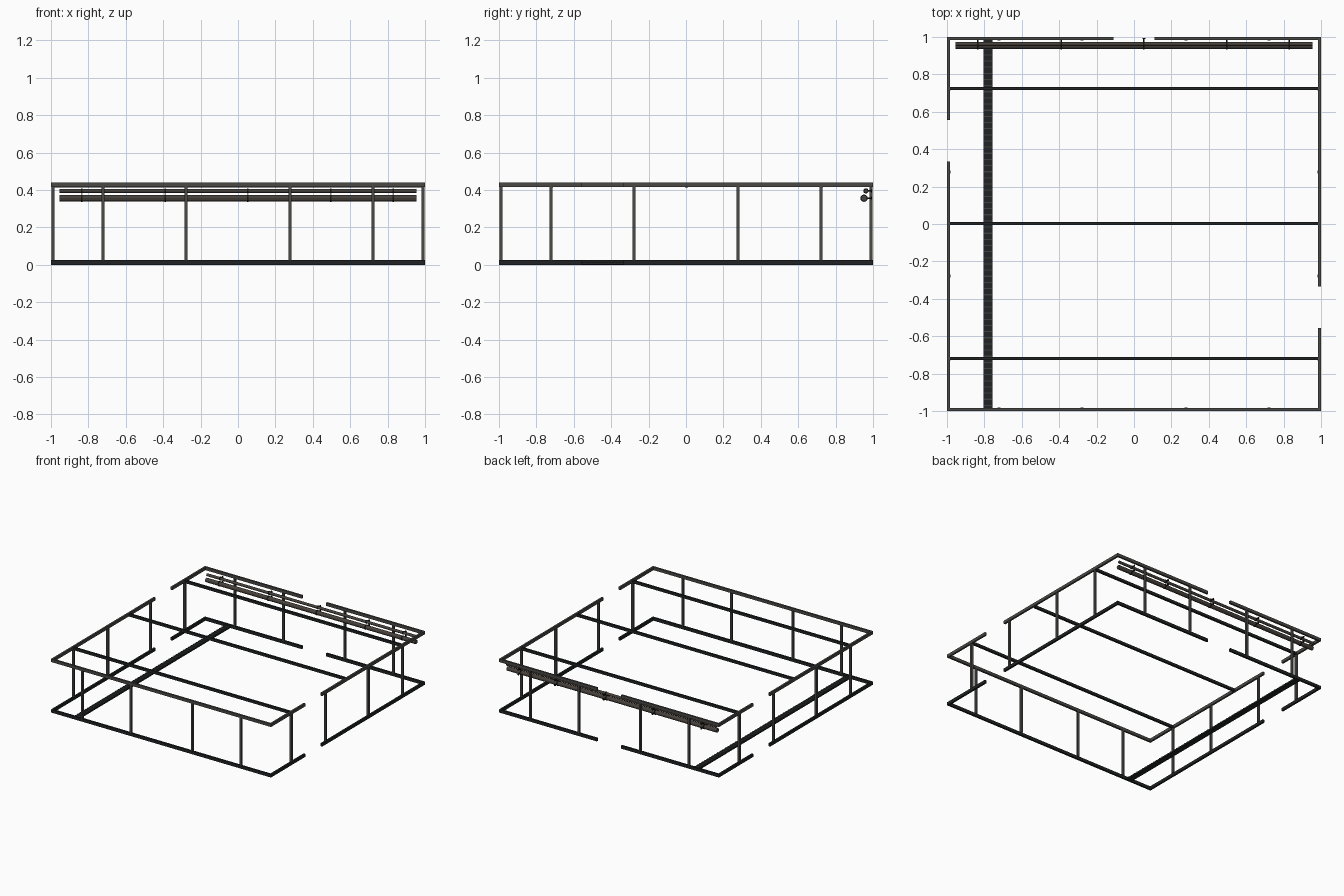
import bpy, bmesh, math
from mathutils import Matrix, Vector

if "Cube" in bpy.data.objects:
    bpy.data.objects.remove(bpy.data.objects["Cube"])


def material(name, rgb):
    m = bpy.data.materials.new(name)
    m.diffuse_color = (*rgb, 1)
    m.use_nodes = True
    m.node_tree.nodes["Principled BSDF"].inputs["Base Color"].default_value = m.diffuse_color
    return m


STEEL = material("warm grey steel", (0.068, 0.066, 0.060))
DARK = material("dark steel", (0.014, 0.016, 0.017))
PIPE = material("brown grey pipe", (0.062, 0.052, 0.043))
BLACK = material("black clamp", (0.008, 0.008, 0.008))
SLAT = material("grate slat grey", (0.050, 0.056, 0.052))


def add_box(bm, lo, hi):
    c = [(a + b) / 2 for a, b in zip(lo, hi)]
    s = [b - a for a, b in zip(lo, hi)]
    bmesh.ops.create_cube(bm, size=1, matrix=Matrix.Translation(c) @ Matrix.Diagonal((*s, 1)))


def add_rod(bm, a, b, r, sides=12):
    a, b = Vector(a), Vector(b)
    d = b - a
    rot = d.to_track_quat('Z', 'Y').to_matrix().to_4x4()
    bmesh.ops.create_cone(bm, cap_ends=True, segments=sides, radius1=r, radius2=r,
                          depth=d.length, matrix=Matrix.Translation((a + b) / 2) @ rot)


def finish(bm, name, mat):
    me = bpy.data.meshes.new(name)
    bm.to_mesh(me)
    bm.free()
    me.materials.append(mat)
    ob = bpy.data.objects.new(name, me)
    bpy.context.collection.objects.link(ob)
    return ob


T = 0.015          # rail width
H = 0.44           # overall height
POSTS = (-0.722, -0.278, 0.278, 0.722)
# wall: (runs along x?, outer side, spans left after the door gap)
WALLS = {
    "front": (True, -1, [(-1, 1)]),
    "back": (True, 1, [(-1, -0.11), (0.11, 1)]),
    "left": (False, -1, [(-1 + T, 0.335), (0.555, 1 - T)]),
    "right": (False, 1, [(-1 + T, -0.555), (-0.335, 1 - T)]),
}


def wall_box(bm, along_x, side, u0, u1, depth, z0, z1):
    v0, v1 = sorted((side, side * (1 - depth)))
    if along_x:
        add_box(bm, (u0, v0, z0), (u1, v1, z1))
    else:
        add_box(bm, (v0, u0, z0), (v1, u1, z1))


# wall frames: floor rails, top rails and posts
for name, (along_x, side, spans) in WALLS.items():
    floor, top, posts = bmesh.new(), bmesh.new(), bmesh.new()
    for u0, u1 in spans:
        wall_box(floor, along_x, side, u0, u1, T, 0, 0.025)
        wall_box(top, along_x, side, u0, u1, T, 0.415, H)
    for u in POSTS:
        wall_box(posts, along_x, side * 0.998, u - 0.008, u + 0.008, 0.017, 0.025, 0.415)
    finish(floor, name + "_floor_rail", DARK)
    finish(top, name + "_top_rail", STEEL)
    finish(posts, name + "_posts", STEEL)

# ceiling beams
for name, y in (("front", -0.72), ("middle", 0.002), ("back", 0.724)):
    bm = bmesh.new()
    add_box(bm, (-1 + T, y - 0.008, 0.412), (1 - T, y + 0.008, 0.434))
    finish(bm, name + "_ceiling_beam", DARK)

# floor drain channel with slats
bm = bmesh.new()
add_box(bm, (-0.805, -1 + T, 0.002), (-0.757, 1 - T, 0.014))
finish(bm, "floor_channel", DARK)
bm = bmesh.new()
N = 60
for i in range(N):
    y = -0.97 + 1.94 * i / (N - 1)
    add_box(bm, (-0.804, y - 0.003, 0.013), (-0.758, y + 0.003, 0.018))
finish(bm, "floor_channel_slats", SLAT)

# wall pipes with clamps
for name, y, z, r in (("upper", 0.962, 0.395, 0.011), ("lower", 0.952, 0.356, 0.017)):
    bm = bmesh.new()
    add_rod(bm, (-0.955, y, z), (0.955, y, z), r)
    finish(bm, name + "_pipe", PIPE)
    bm = bmesh.new()
    for x in (-0.835, -0.39, 0.053, 0.497, 0.83):
        add_rod(bm, (x - 0.004, y, z), (x + 0.004, y, z), r + 0.003)
        add_rod(bm, (x, y, z), (x, 0.994, z), 0.004, 8)
        add_rod(bm, (x, 0.990, z), (x, 0.995, z), 0.008, 8)
    finish(bm, name + "_pipe_clamps", BLACK)
